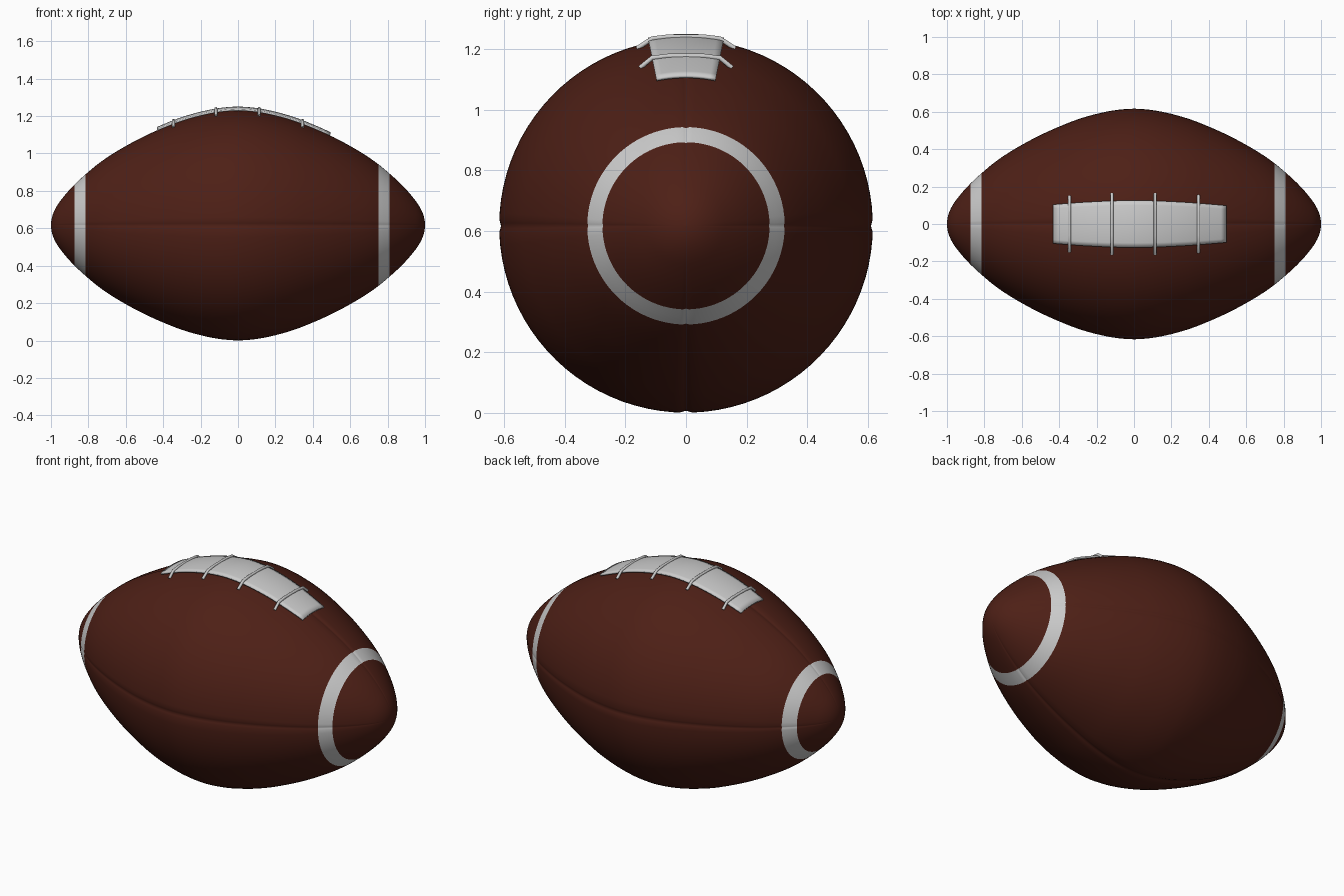
import bpy
import math

if "Cube" in bpy.data.objects:
    bpy.data.objects.remove(bpy.data.objects["Cube"])

CZ = 0.617          # height of the ball's long axis
# half profile: distance from centre, radius
PROFILE = [(0, .617), (.1, .609), (.2, .589), (.3, .560), (.4, .521), (.5, .476),
           (.6, .423), (.7, .362), (.75, .326), (.81, .276), (.875, .216),
           (.93, .155), (.97, .100), (1, 0)]

brown = bpy.data.materials.new("brown_leather")
brown.diffuse_color = (0.075, 0.014, 0.008, 1)
brown.use_nodes = True
brown.node_tree.nodes["Principled BSDF"].inputs["Base Color"].default_value = brown.diffuse_color


def radius(x):
    """Smooth interpolation of the squared radius, which is well behaved at the tip."""
    x = min(abs(x), 1.0)
    p = [(a, b * b) for a, b in PROFILE]
    n = len(p)
    i = max(k for k in range(n - 1) if p[k][0] <= x)

    def slope(k):
        if k == 0:
            return -0.03
        a, b = p[k - 1], p[min(k + 1, n - 1)]
        return (b[1] - a[1]) / (b[0] - a[0])
    (x0, y0), (x1, y1) = p[i], p[i + 1]
    h = x1 - x0
    t = (x - x0) / h
    q = ((2*t**3 - 3*t*t + 1) * y0 + (t**3 - 2*t*t + t) * h * slope(i)
         + (3*t*t - 2*t**3) * y1 + (t**3 - t*t) * h * slope(i + 1))
    return math.sqrt(max(q, 0))


def make_mesh(name, verts, faces, mat=None):
    me = bpy.data.meshes.new(name)
    me.from_pydata(verts, [], faces)
    me.validate()
    ob = bpy.data.objects.new(name, me)
    bpy.context.collection.objects.link(ob)
    if mat:
        me.materials.append(mat)
    me.shade_smooth()
    return ob


# angles round the ball, with a narrow groove at each of the four panel seams
STEPS = [(0, .010), (.9, .006), (2, 0)] + [(d, 0) for d in range(6, 88, 4)] + [(88, 0), (89.1, .006)]
RING = [(math.radians(90 * q + d), g) for q in range(4) for d, g in STEPS]


def lathe(name, x0, x1, rows, mat=None):
    t0, t1 = math.asin(x0), math.asin(x1)
    verts, faces = [], []
    n = len(RING)
    for i in range(rows + 1):
        x = math.sin(t0 + (t1 - t0) * i / rows)
        r = max(radius(x), 1e-4)
        for a, g in RING:
            k = r * (1 - g)
            verts.append((x, k * math.cos(a), CZ + k * math.sin(a)))
    for i in range(rows):
        for j in range(n):
            a, b = i * n + j, i * n + (j + 1) % n
            faces.append((a, b, b + n, a + n))
    return make_mesh(name, verts, faces, mat)


# leather ball and its two painted stripes
lathe("left_tip", -1, -.875, 14, brown)
lathe("left_stripe", -.875, -.815, 4)
lathe("ball_body", -.815, .75, 64, brown)
lathe("right_stripe", .75, .81, 4)
lathe("right_tip", .81, 1, 16, brown)

# pale panel under the laces
NX, NA, HALF = 32, 10, 0.2
verts, faces = [], []
for i in range(NX + 1):
    x = -.43 + .92 * i / NX
    r = radius(x) + .007
    for j in range(NA + 1):
        a = HALF * (2 * j / NA - 1)
        verts.append((x, r * math.sin(a), CZ + r * math.cos(a)))
for i in range(NX):
    for j in range(NA):
        a = i * (NA + 1) + j
        faces.append((a, a + NA + 1, a + NA + 2, a + 1))
panel = make_mesh("lace_panel", verts, faces)
panel.data.flip_normals()
thick = panel.modifiers.new("thickness", "SOLIDIFY")
thick.thickness = .01
thick.offset = -1

# four cross laces, bridging the panel and tucked into the leather
for k, (x, end) in enumerate([(-.345, .148), (-.118, .162), (.113, .162), (.345, .152)]):
    r = radius(x)
    top = CZ + r + .017
    foot = CZ + math.sqrt(r * r - end * end)
    pts = [(-end, foot), (-.112, top - .006), (-.06, top), (.06, top), (.112, top - .006), (end, foot)]
    cu = bpy.data.curves.new("cross_lace", "CURVE")
    cu.dimensions = '3D'
    cu.bevel_depth = .008
    cu.bevel_resolution = 3
    cu.use_fill_caps = True
    sp = cu.splines.new('POLY')
    sp.points.add(len(pts) - 1)
    for p, (y, z) in zip(sp.points, pts):
        p.co = (x, y, z, 1)
    ob = bpy.data.objects.new("cross_lace_%d" % (k + 1), cu)
    bpy.context.collection.objects.link(ob)
